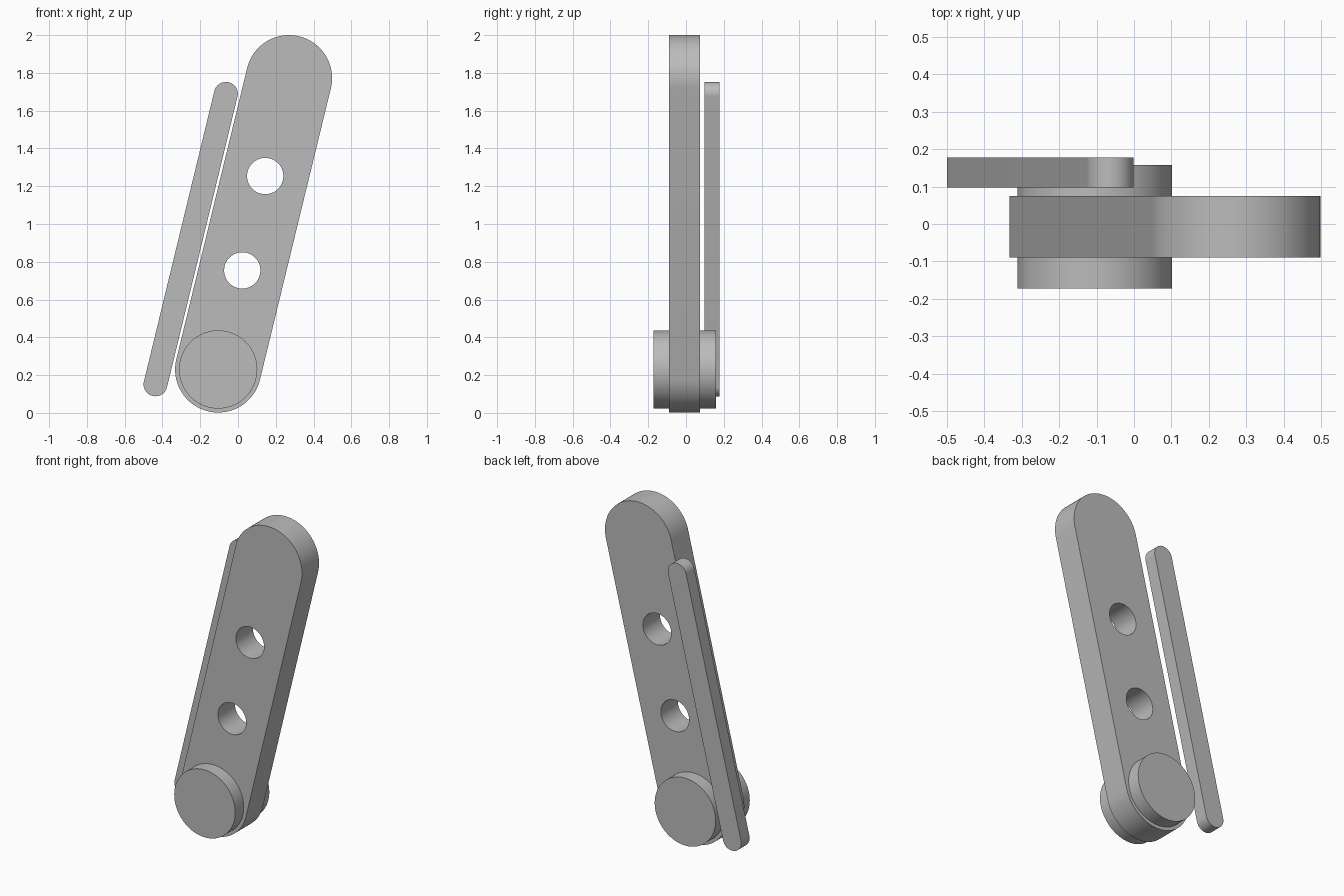
import bpy
import bmesh
from math import cos, sin, pi, atan2
from mathutils import Vector

cube = bpy.data.objects.get("Cube")
if cube:
    bpy.data.objects.remove(cube, do_unlink=True)

grey = bpy.data.materials.new("grey metal")
grey.use_nodes = True
colour = (0.5, 0.5, 0.5, 1)
grey.diffuse_color = colour
grey.node_tree.nodes["Principled BSDF"].inputs["Base Color"].default_value = colour


def capsule(name, start, end, radius, y_front, y_back, steps=48):
    """Round-ended plate between two (x, z) centres; equal centres give a disc."""
    start, end = Vector(start), Vector(end)
    axis = end - start
    lean = atan2(axis.y, axis.x)
    outline = []
    for centre, turn in ((end, -pi / 2), (start, pi / 2)):
        for i in range(steps + 1):
            a = lean + turn + pi * i / steps
            outline.append(centre + radius * Vector((cos(a), sin(a))))
    bm = bmesh.new()
    face = bm.faces.new([bm.verts.new((p.x, y_front, p.y)) for p in outline])
    grown = bmesh.ops.extrude_face_region(bm, geom=[face])["geom"]
    verts = [v for v in grown if isinstance(v, bmesh.types.BMVert)]
    bmesh.ops.translate(bm, verts=verts, vec=(0, y_back - y_front, 0))
    bmesh.ops.remove_doubles(bm, verts=bm.verts, dist=1e-5)
    bmesh.ops.recalc_face_normals(bm, faces=bm.faces)
    mesh = bpy.data.meshes.new(name)
    bm.to_mesh(mesh)
    bm.free()
    mesh.materials.append(grey)
    obj = bpy.data.objects.new(name, mesh)
    bpy.context.collection.objects.link(obj)
    return obj


def select_only(obj):
    bpy.ops.object.select_all(action="DESELECT")
    obj.select_set(True)
    bpy.context.view_layer.objects.active = obj


pivot = Vector((-0.105, 0.23))
tip = Vector((0.27, 1.772))

# Main arm, pivot drum through its lower end, and thin bar behind its edge
arm = capsule("main_arm", pivot, tip, 0.228, -0.09, 0.075)
drum = capsule("pivot_drum", pivot, pivot, 0.207, -0.173, 0.158)
bar = capsule("side_bar", (-0.437, 0.151), (-0.064, 1.689), 0.063, 0.097, 0.178)

# Two round holes along the arm's centre line
for along in (0.34, 0.664):
    centre = pivot.lerp(tip, along)
    cutter = capsule("hole_cutter", centre, centre, 0.096, -0.3, 0.3)
    cutter.hide_render = True
    select_only(arm)
    cut = arm.modifiers.new("hole", "BOOLEAN")
    cut.operation = "DIFFERENCE"
    cut.solver = "EXACT"
    cut.object = cutter
    bpy.ops.object.modifier_apply(modifier=cut.name)
    bpy.data.objects.remove(cutter, do_unlink=True)

# Smooth the rounded sides and keep the rims sharp
for part in (arm, drum, bar):
    select_only(part)
    bpy.ops.object.shade_smooth_by_angle(angle=pi / 6)
